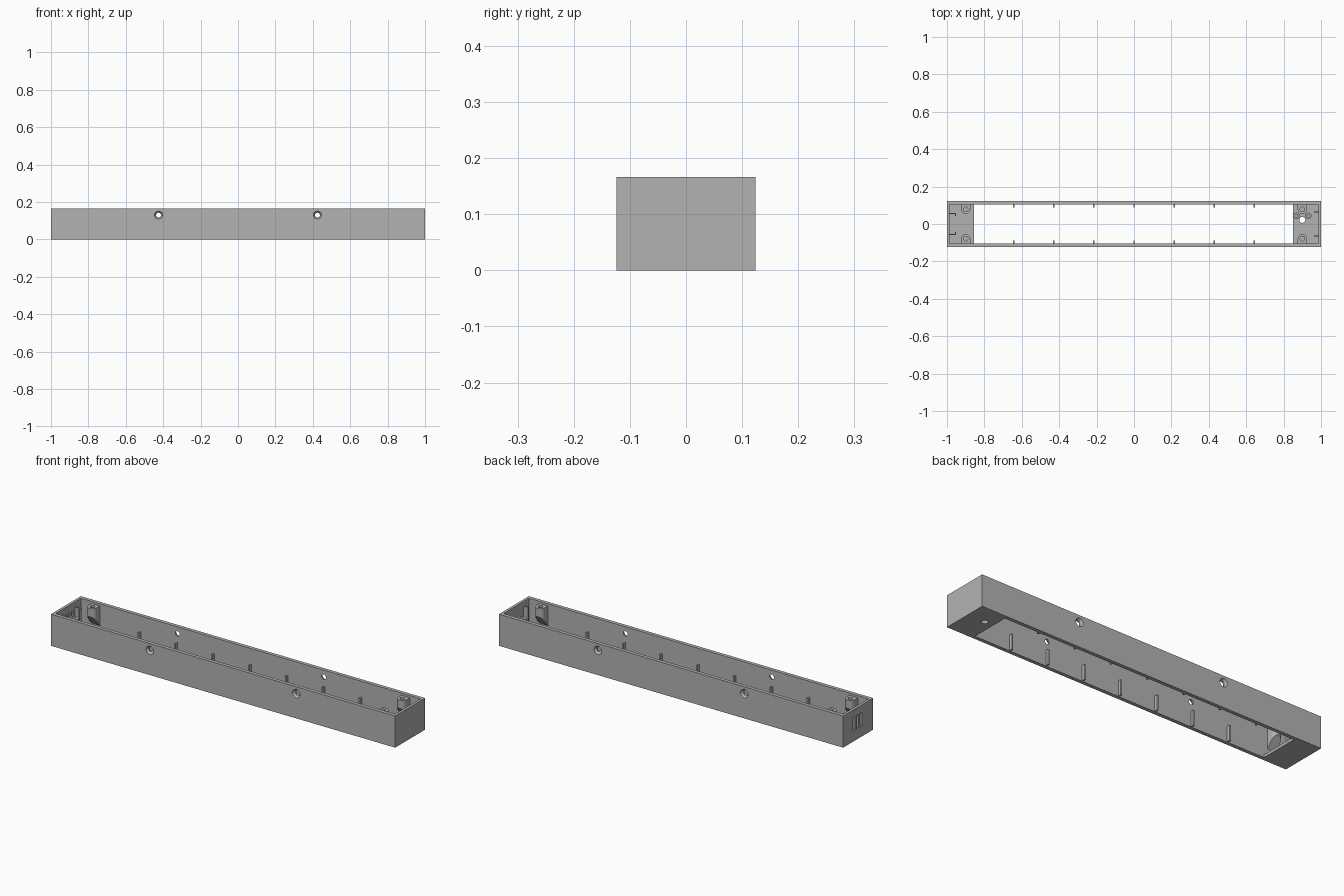
import bpy, bmesh
from mathutils import Vector, Matrix

if "Cube" in bpy.data.objects:
    bpy.data.objects.remove(bpy.data.objects["Cube"])

grey = bpy.data.materials.new("mid grey plastic")
grey.diffuse_color = (0.45, 0.45, 0.45, 1)
grey.use_nodes = True
grey.node_tree.nodes["Principled BSDF"].inputs["Base Color"].default_value = grey.diffuse_color


def finish(name, bm):
    bmesh.ops.recalc_face_normals(bm, faces=bm.faces)
    me = bpy.data.meshes.new(name)
    bm.to_mesh(me)
    bm.free()
    me.materials.append(grey)
    ob = bpy.data.objects.new(name, me)
    bpy.context.collection.objects.link(ob)
    return ob


def box(name, x0, x1, y0, y1, z0, z1):
    bm = bmesh.new()
    m = Matrix.Translation(((x0 + x1) / 2, (y0 + y1) / 2, (z0 + z1) / 2))
    m = m @ Matrix.Diagonal((x1 - x0, y1 - y0, z1 - z0, 1))
    bmesh.ops.create_cube(bm, size=1, matrix=m)
    return finish(name, bm)


def rod(name, p0, p1, r0, r1=None):
    p0, p1 = Vector(p0), Vector(p1)
    d = p1 - p0
    m = Matrix.Translation((p0 + p1) / 2) @ d.to_track_quat('Z', 'Y').to_matrix().to_4x4()
    bm = bmesh.new()
    bmesh.ops.create_cone(bm, cap_ends=True, segments=24, radius1=r0,
                          radius2=r0 if r1 is None else r1, depth=d.length, matrix=m)
    return finish(name, bm)


def combine(ob, others, op='DIFFERENCE'):
    bpy.context.view_layer.objects.active = ob
    for o in others:
        o.hide_render = True
        mod = ob.modifiers.new("cut", 'BOOLEAN')
        mod.operation, mod.object, mod.solver = op, o, 'EXACT'
        bpy.ops.object.modifier_apply(modifier=mod.name)
        bpy.data.objects.remove(o)


W, H, IN, FLOOR = 0.124, 0.166, 0.105, 0.015

# Open tray: outer box with the cavity and the long floor opening removed
tray = box("tray", -1, 1, -W, W, 0, H)
cuts = [box("cavity", -0.986, 0.986, -IN, IN, FLOOR, 0.3),
        box("opening", -0.855, 0.85, -IN, IN, -0.1, 0.1)]
# Countersunk holes in both long walls
for x in (-0.425, 0.425):
    for s in (-1, 1):
        cuts.append(rod("hole", (x, s * 0.09, 0.13), (x, s * 0.14, 0.13), 0.013))
        cuts.append(rod("sink", (x, s * 0.112, 0.13), (x, s * 0.1245, 0.13), 0.014, 0.022))
# Cable hole in the floor and vent slots in the left end
cuts.append(rod("cable_hole", (0.9, 0.022, -0.1), (0.9, 0.022, 0.1), 0.016))
for y in (-0.025, 0.004, 0.033):
    cuts.append(box("slot", -1.1, -0.95, y - 0.008, y + 0.008, 0.055, 0.125))
combine(tray, cuts)

# Ribs along the inside of the long walls
for i in range(-3, 4):
    x = i * 0.214
    for s, side in ((-1, "front"), (1, "back")):
        y0, y1 = sorted((s * 0.089, s * 0.107))
        box(f"{side}_rib", x - 0.004, x + 0.004, y0, y1, 0.003, 0.082)

# Screw posts with sloping undersides, rounded nose and a pilot hole
for x in (-0.9, 0.9):
    for s in (-1, 1):
        prof = [(0.107, 0.155), (0.079, 0.155), (0.079, 0.083), (0.107, 0.05)]
        bm = bmesh.new()
        vs = [bm.verts.new((x - 0.025, s * y, z)) for y, z in prof]
        f = bm.faces.new(vs)
        ext = bmesh.ops.extrude_face_region(bm, geom=[f])
        bmesh.ops.translate(bm, vec=(0.05, 0, 0),
                            verts=[v for v in ext["geom"] if isinstance(v, bmesh.types.BMVert)])
        post = finish("screw_post", bm)
        nose = rod("nose", (x, s * 0.079, 0.06), (x, s * 0.079, 0.155), 0.025)
        # slope the underside of the nose
        for v in nose.data.vertices:
            if v.co.z < 0.1:
                v.co.z = 0.083 + (0.079 - abs(v.co.y)) * 1.18
        combine(post, [nose], 'UNION')
        combine(post, [rod("pilot", (x, s * 0.079, 0.115), (x, s * 0.079, 0.2), 0.012)])

# Vent holder on the left end wall: two cheeks and corner lips
for s in (-1, 1):
    for nm, xa, xb, ya, yb in (("vent_cheek", -0.988, -0.952, 0.054, 0.06),
                               ("vent_lip", -0.957, -0.952, 0.044, 0.0545)):
        y0, y1 = sorted((s * ya, s * yb))
        box(nm, xa, xb, y0, y1, 0.014, 0.14)
    # Guide rails on the right end wall
    y0, y1 = sorted((s * 0.062, s * 0.069))
    box("guide_rail", 0.962, 0.988, y0, y1, 0.014, 0.14)

# Cable clamp bosses beside the floor hole
for x in (0.868, 0.932):
    boss = rod("clamp_boss", (x, 0.044, 0.012), (x, 0.044, 0.045), 0.017)
    combine(boss, [rod("pilot", (x, 0.044, 0.02), (x, 0.044, 0.1), 0.008)])
